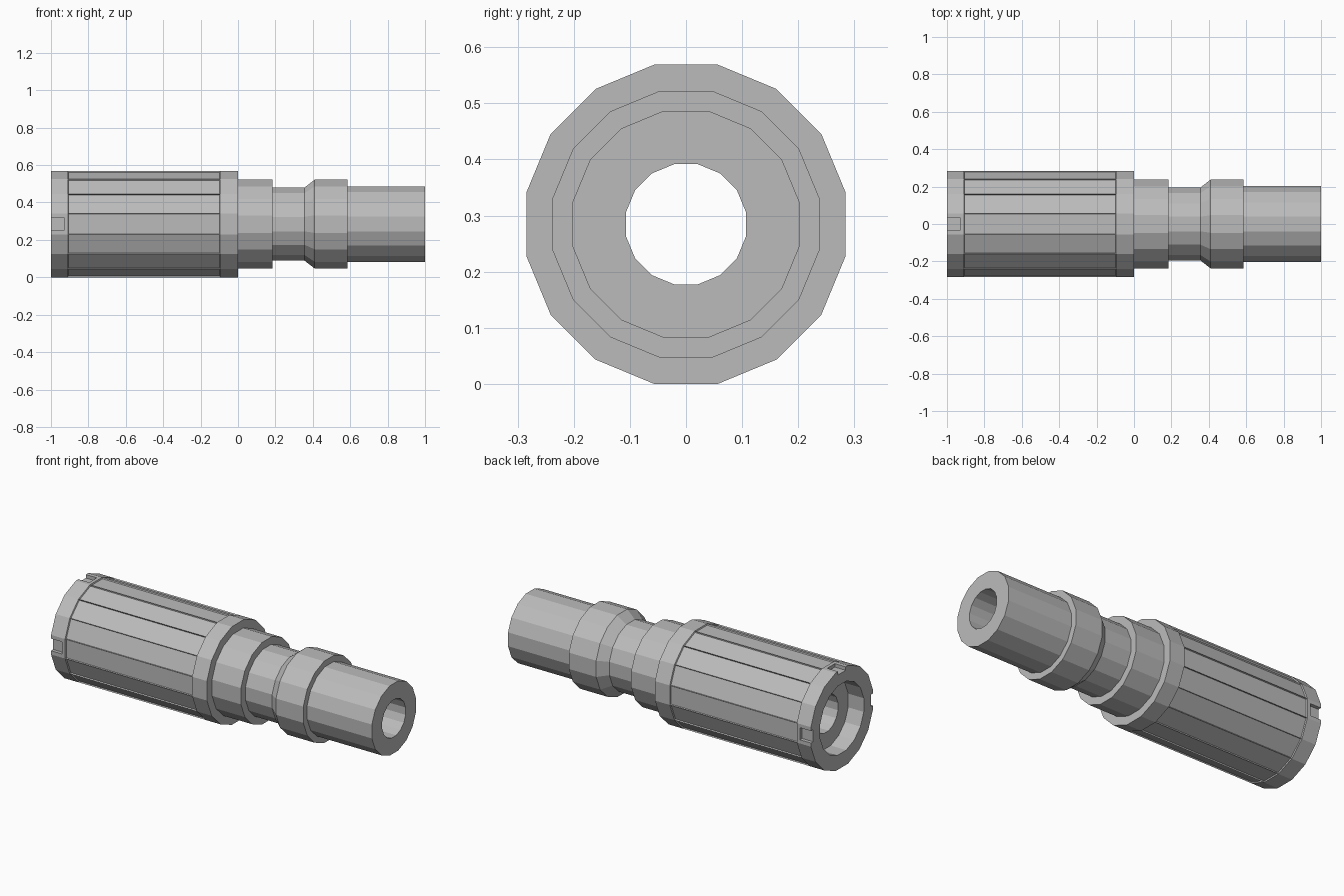
import bpy, bmesh, math
from mathutils import Vector

cube = bpy.data.objects.get("Cube")
if cube:
    bpy.data.objects.remove(cube, do_unlink=True)

SIDES = 16
AXIS_Z = 0.2845
HALF = math.pi / SIDES

steel = bpy.data.materials.new("plain grey")
steel.use_nodes = True
GREY = (0.5, 0.5, 0.5, 1)
steel.diffuse_color = GREY
steel.node_tree.nodes["Principled BSDF"].inputs["Base Color"].default_value = GREY


def lathe(bm, profile):
    """Revolve a closed (x, flat radius) profile about the long axis."""
    rings = []
    for i in range(SIDES):
        a = HALF + i * 2 * HALF
        rings.append([bm.verts.new((x, r / math.cos(HALF) * math.cos(a),
                                    AXIS_Z + r / math.cos(HALF) * math.sin(a)))
                      for x, r in profile])
    n = len(profile)
    for i in range(SIDES):
        p, q = rings[i], rings[(i + 1) % SIDES]
        for j in range(n):
            k = (j + 1) % n
            bm.faces.new((p[j], p[k], q[k], q[j]))
    bmesh.ops.recalc_face_normals(bm, faces=bm.faces)


def finish(name, bm):
    mesh = bpy.data.meshes.new(name)
    bm.to_mesh(mesh)
    bm.free()
    mesh.materials.append(steel)
    obj = bpy.data.objects.new(name, mesh)
    bpy.context.collection.objects.link(obj)
    return obj


# Stepped hollow body: grip, neck, flared collar, barrel, bore and rear socket
bm = bmesh.new()
lathe(bm, [(-1, 0.2845), (-0.91, 0.2845), (-0.095, 0.2845), (0, 0.2845),
           (0, 0.2375), (0.185, 0.2375), (0.185, 0.195), (0.355, 0.195),
           (0.41, 0.2375), (0.585, 0.2375), (0.585, 0.202), (1, 0.202),
           (1, 0.107), (-0.9, 0.107), (-0.9, 0.2), (-1, 0.2)])

# Shallow recessed panels on the grip, leaving a narrow rib at each corner
panels = [f for f in bm.faces
          if abs(f.calc_center_median().x + 0.5025) < 0.01
          and (f.calc_center_median() - Vector((-0.5, 0, AXIS_Z))).length > 0.25]
for f in panels:
    bmesh.ops.inset_individual(bm, faces=[f], thickness=0.004)
    bmesh.ops.translate(bm, verts=f.verts, vec=f.normal * -0.007)
body = finish("tool_body", bm)

# Four small notches in the rear rim
bm = bmesh.new()
for i in range(4):
    a = i * math.pi / 2
    made = bmesh.ops.create_cube(bm, size=1)["verts"]
    for v in made:
        side, out = v.co.y * 0.07, 0.2845 + v.co.z * 0.04
        v.co = (-0.98 + v.co.x * 0.1,
                out * math.cos(a) - side * math.sin(a),
                AXIS_Z + out * math.sin(a) + side * math.cos(a))
bmesh.ops.recalc_face_normals(bm, faces=bm.faces)
cutter = finish("notch_cutter", bm)
cutter.hide_render = True
cutter.hide_viewport = True

notches = body.modifiers.new("rim_notches", 'BOOLEAN')
notches.operation = 'DIFFERENCE'
notches.solver = 'EXACT'
notches.object = cutter
